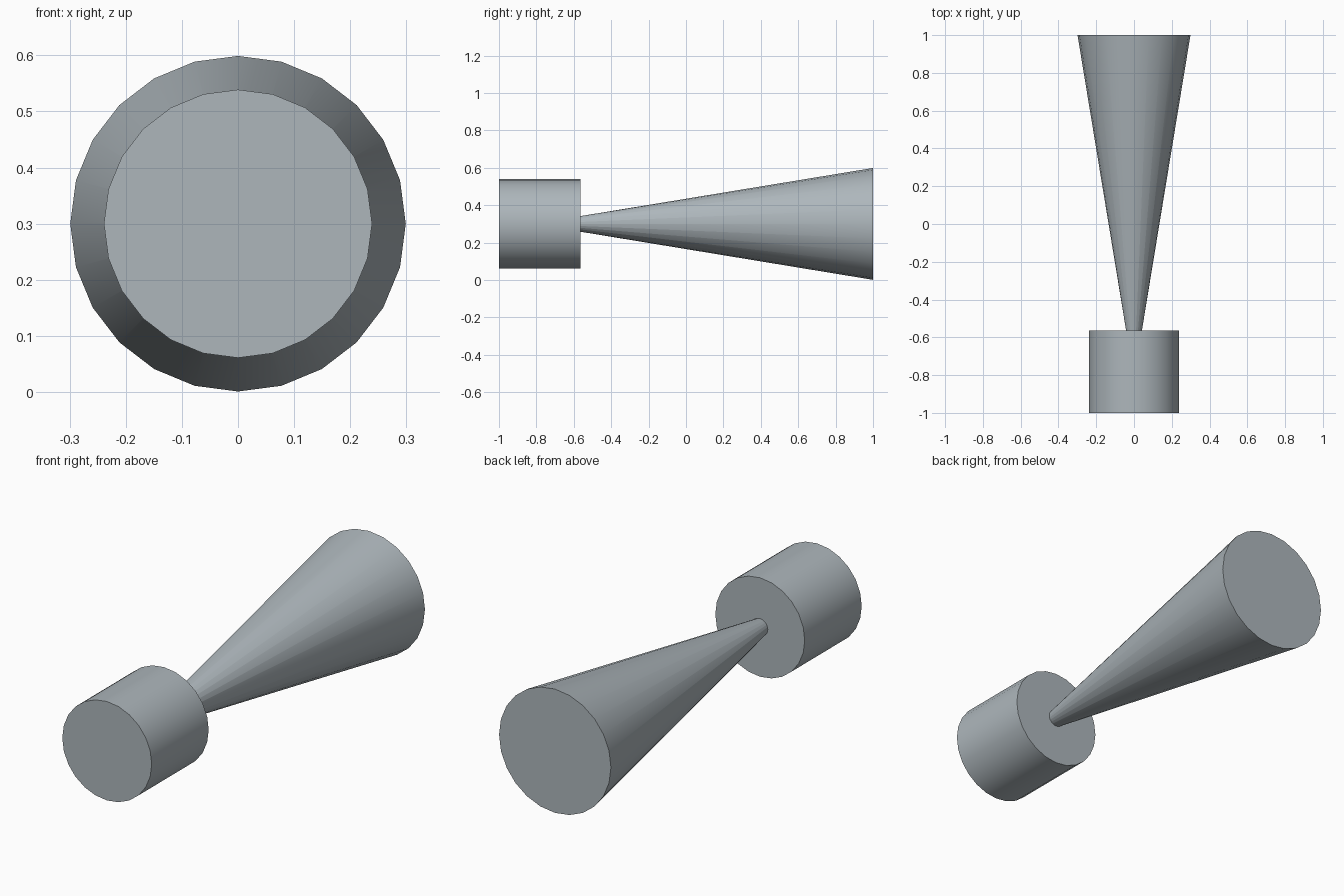
import bpy
import math

cube = bpy.data.objects.get("Cube")
if cube:
    bpy.data.objects.remove(cube, do_unlink=True)

# Single blue-grey material
grey = bpy.data.materials.new("blue grey")
grey.use_nodes = True
colour = (0.42, 0.47, 0.50, 1.0)
grey.diffuse_color = colour
grey.node_tree.nodes["Principled BSDF"].inputs["Base Color"].default_value = colour

AXIS_HEIGHT = 0.3
SIDES = 24


def round_part(name, front, back, front_radius, back_radius):
    """Capped round solid lying along y, from front to back."""
    bpy.ops.mesh.primitive_cone_add(
        vertices=SIDES, radius1=back_radius, radius2=front_radius,
        depth=back - front, end_fill_type='NGON',
        location=(0, (front + back) / 2, AXIS_HEIGHT),
        rotation=(math.pi / 2, 0, 0))
    part = bpy.context.object
    part.name = name
    part.data.materials.append(grey)
    bpy.ops.object.transform_apply(location=False, rotation=True, scale=False)
    bpy.ops.object.shade_smooth_by_angle(angle=math.radians(30))
    return part


# Drum at the front
round_part("drum", -1.0, -0.565, 0.239, 0.239)

# Flared horn, its narrow end sunk into the drum
round_part("horn", -0.8, 1.0, 0.003, 0.299)
